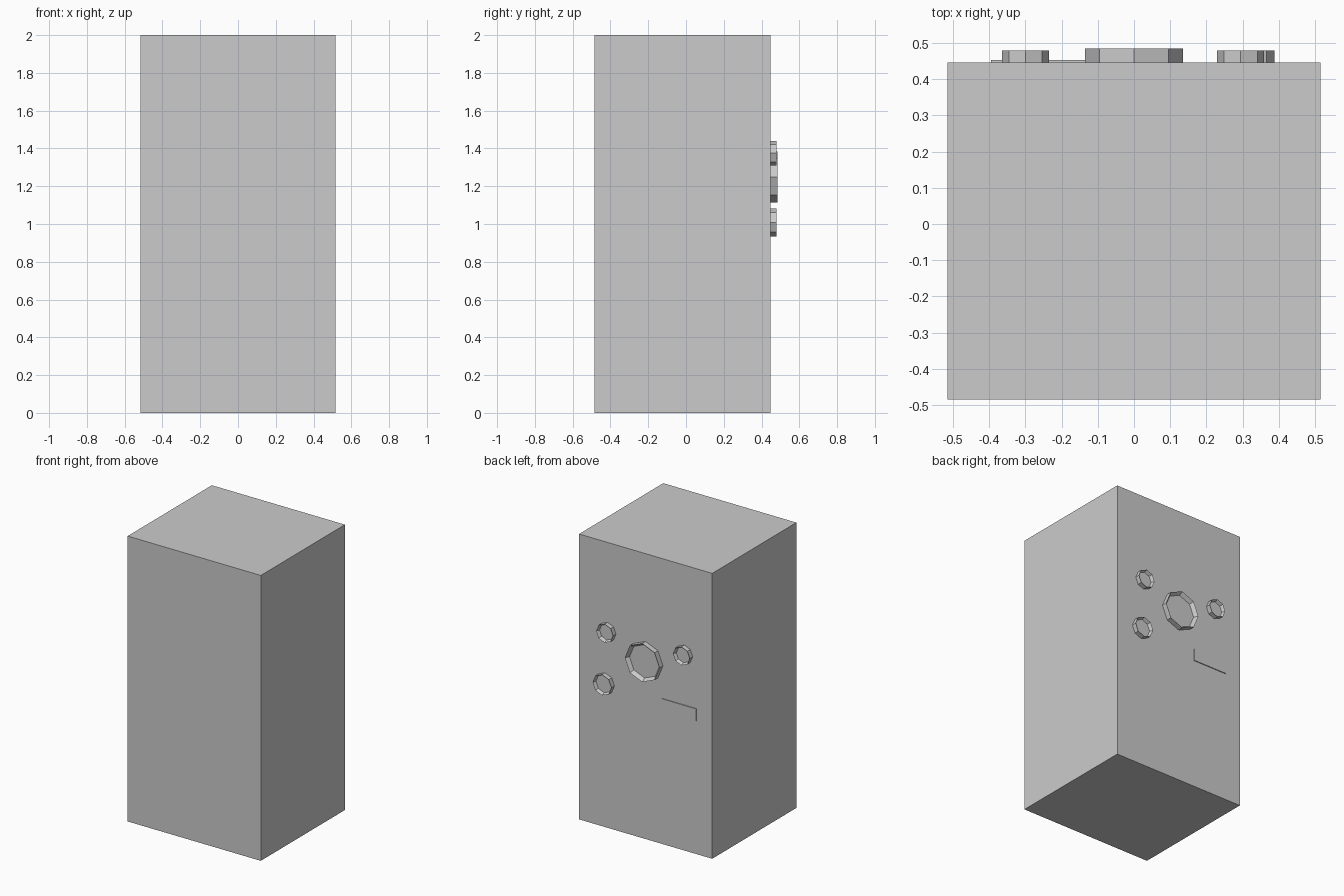
import bpy, bmesh
from math import pi
from mathutils import Matrix, Vector

if "Cube" in bpy.data.objects:
    bpy.data.objects.remove(bpy.data.objects["Cube"])

BACK = 0.447  # rear face of the cabinet


def box(name, lo, hi):
    lo, hi = Vector(lo), Vector(hi)
    bpy.ops.mesh.primitive_cube_add(size=1, location=(lo + hi) / 2)
    ob = bpy.context.object
    ob.name = name
    ob.scale = hi - lo
    return ob


def dial(name, x, z, radius, height, rim):
    """Octagonal disc on the rear face with a raised rim."""
    bm = bmesh.new()
    bmesh.ops.create_cone(bm, cap_ends=True, segments=8,
                          radius1=radius, radius2=radius, depth=height)
    bmesh.ops.rotate(bm, verts=bm.verts, matrix=Matrix.Rotation(-pi / 2, 3, 'X'))
    bm.normal_update()
    face = max(bm.faces, key=lambda f: f.calc_center_median().y)
    bmesh.ops.inset_individual(bm, faces=[face], thickness=rim)
    bmesh.ops.translate(bm, verts=face.verts, vec=(0, -height * 0.7, 0))
    mesh = bpy.data.meshes.new(name)
    bm.to_mesh(mesh)
    bm.free()
    ob = bpy.data.objects.new(name, mesh)
    ob.location = (x, BACK + height / 2, z)
    bpy.context.collection.objects.link(ob)


# Cabinet
box("cabinet", (-0.516, -0.485, 0), (0.516, BACK, 2))

# Rear dials
dial("main_dial", 0, 1.25, 0.135, 0.038, 0.018)
dial("small_dial_upper_left", -0.30, 1.375, 0.065, 0.033, 0.01)
dial("small_dial_upper_right", 0.295, 1.375, 0.065, 0.033, 0.01)
dial("small_dial_lower_right", 0.315, 1.008, 0.073, 0.033, 0.01)

# Thin label plate
box("label_plate", (-0.395, BACK - 0.005, 0.935), (-0.13, BACK + 0.006, 1.02))
